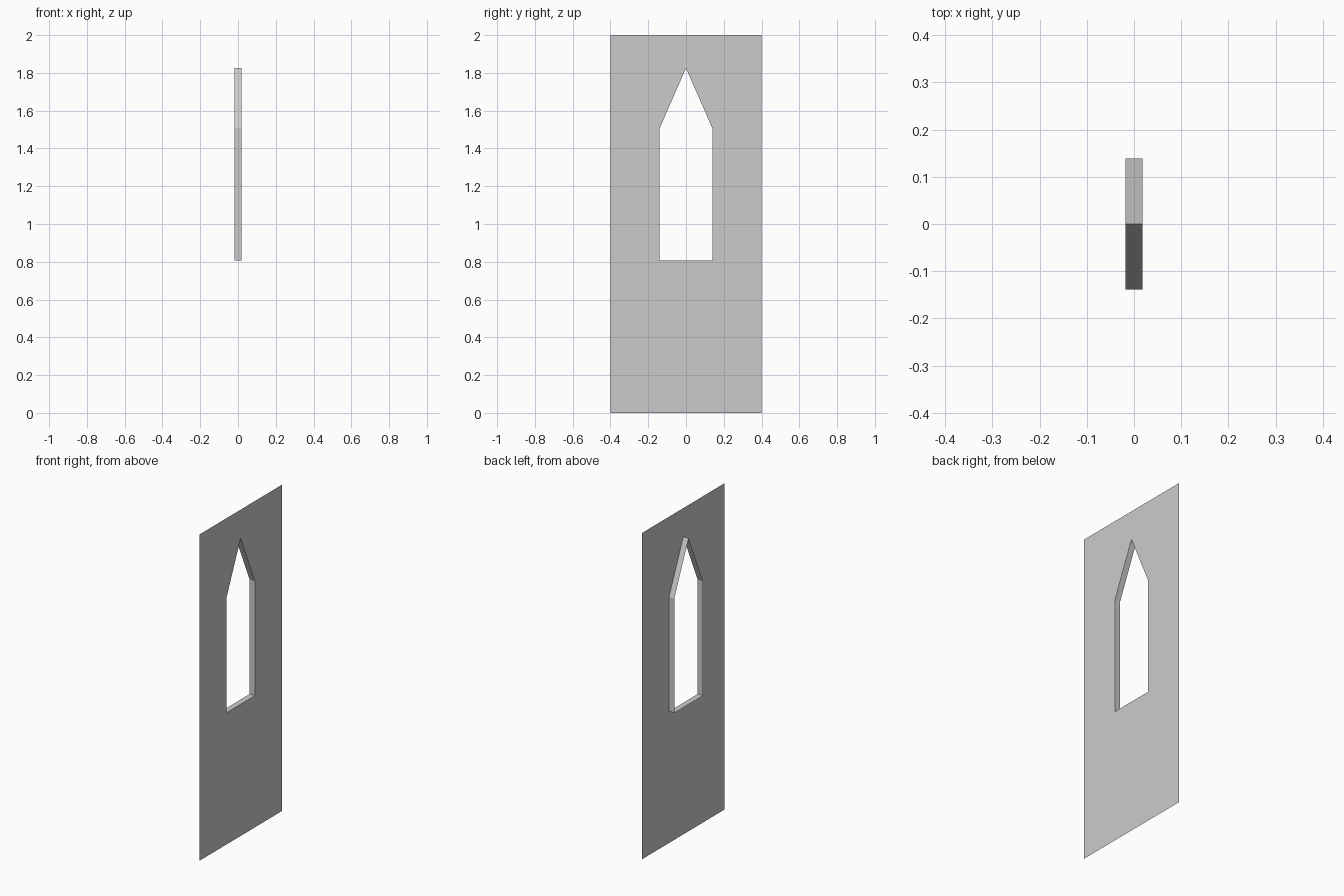
import bpy
import bmesh

if "Cube" in bpy.data.objects:
    bpy.data.objects.remove(bpy.data.objects["Cube"])

DEPTH = 0.018          # half depth of the window reveal
# Right half of the pointed opening as (y, z), from apex down to sill centre
OPENING = [(0, 1.825), (0.139, 1.508), (0.139, 0.807), (0, 0.807)]
# Right half of the sheet outline, from bottom centre up to top centre
OUTLINE = [(0, 0), (0.4, 0), (0.4, 2), (0, 2)]


def make_half(name, build):
    """Build one half with bmesh and mirror it across y = 0."""
    bm = bmesh.new()
    build(bm)
    mesh = bpy.data.meshes.new(name)
    bm.to_mesh(mesh)
    bm.free()
    obj = bpy.data.objects.new(name, mesh)
    bpy.context.collection.objects.link(obj)
    mirror = obj.modifiers.new("Mirror", 'MIRROR')
    mirror.use_axis = (False, True, False)
    mirror.use_clip = True
    return obj


# Thin flat sheet around the opening
def build_panel(bm):
    bm.faces.new([bm.verts.new((DEPTH, y, z)) for y, z in OUTLINE + OPENING])


# Strip lining the opening, standing out behind the sheet
def build_reveal(bm):
    near = [bm.verts.new((DEPTH, y, z)) for y, z in OPENING]
    far = [bm.verts.new((-DEPTH, y, z)) for y, z in OPENING]
    for i in range(len(OPENING) - 1):
        bm.faces.new((near[i + 1], near[i], far[i], far[i + 1]))


make_half("door_panel", build_panel)
make_half("window_reveal", build_reveal)
